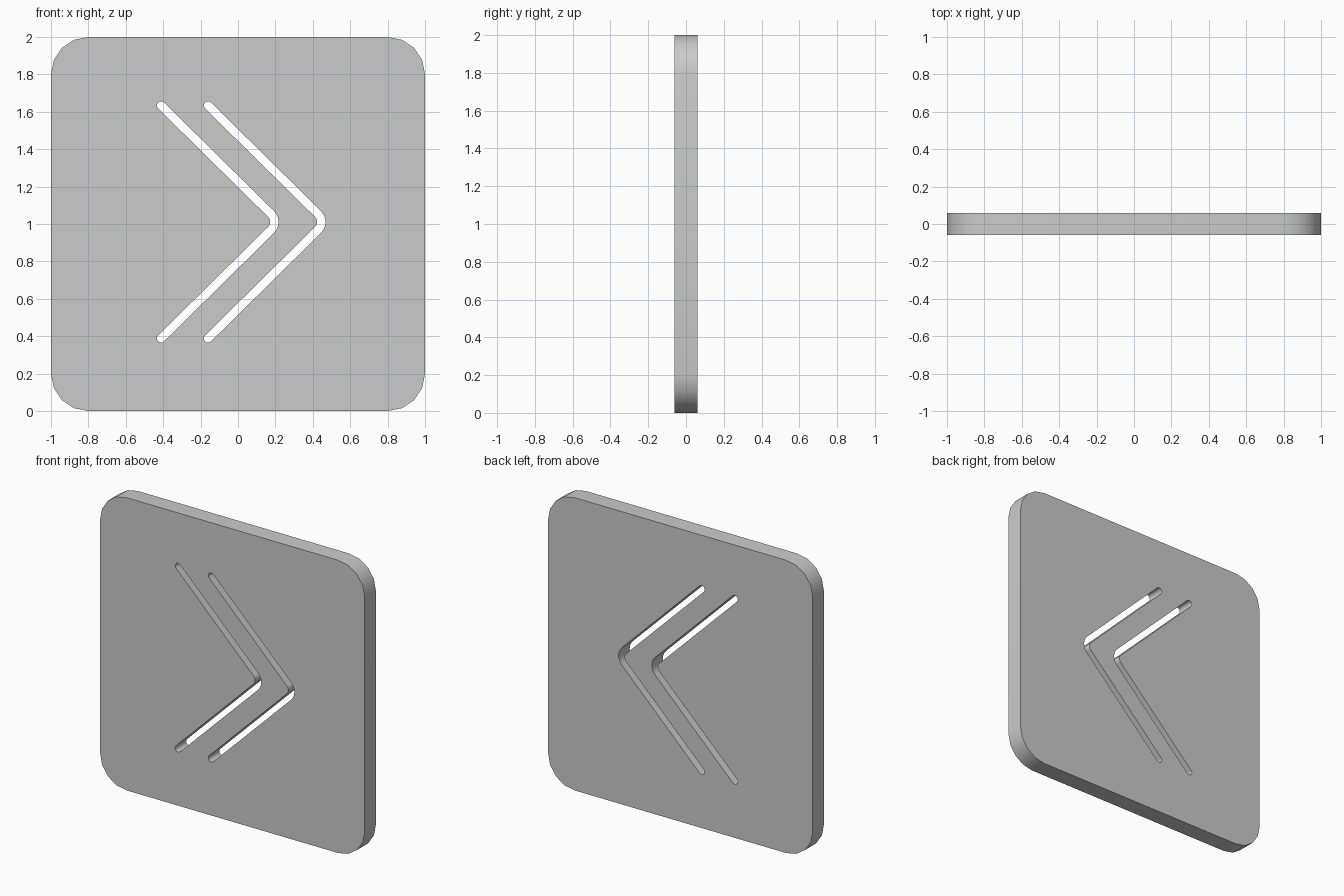
import bpy, bmesh
from math import cos, sin, pi, radians

if "Cube" in bpy.data.objects:
    bpy.data.objects.remove(bpy.data.objects["Cube"])

HALF_T = 0.06      # half the plate thickness
MID = 1.011        # height of the chevron tips
R = 0.0225         # half the slot width


def arc(cx, cz, r, a0, a1, n):
    """Points on an arc, angles in degrees."""
    return [(cx + r * cos(radians(a0 + (a1 - a0) * i / n)),
             cz + r * sin(radians(a0 + (a1 - a0) * i / n))) for i in range(n + 1)]


def rounded_square():
    pts = []
    for k, (cx, cz) in enumerate([(.8, 1.8), (-.8, 1.8), (-.8, .2), (.8, .2)]):
        pts += arc(cx, cz, 0.2, 90 * k, 90 * k + 90, 4)
    return pts


def chevron(dx):
    """Outline of a bent slot with round ends and a rounded tip."""
    x, dz, bend = -0.411 + dx, 0.6225, 0.06
    tip_cx = 0.1945 + dx - bend
    pts = arc(x, MID - dz, R, -45, -225, 8)                 # lower end
    pts += arc(tip_cx, MID, bend - R, -45, 45, 6)           # inner bend
    pts += arc(x, MID + dz, R, 225, 45, 8)                  # upper end
    pts += arc(tip_cx, MID, bend + R, 45, -45, 6)           # outer bend
    return pts


# Plate profile with the two slots as holes
curve = bpy.data.curves.new("slotted_plate", 'CURVE')
curve.dimensions = '2D'
curve.fill_mode = 'BOTH'
curve.extrude = HALF_T
for outline in (rounded_square(), chevron(0), chevron(0.251)):
    spline = curve.splines.new('POLY')
    spline.points.add(len(outline) - 1)
    for p, (px, pz) in zip(spline.points, outline):
        p.co = (px, pz, 0, 1)
    spline.use_cyclic_u = True

plate = bpy.data.objects.new("slotted_plate", curve)
bpy.context.collection.objects.link(plate)
plate.rotation_euler = (pi / 2, 0, 0)
bpy.context.view_layer.objects.active = plate
plate.select_set(True)
bpy.ops.object.convert(target='MESH')
plate = bpy.context.object
bpy.ops.object.transform_apply(location=False, rotation=True, scale=False)

# Weld the rims and smooth only the rounded edges
bm = bmesh.new()
bm.from_mesh(plate.data)
bmesh.ops.remove_doubles(bm, verts=bm.verts, dist=1e-4)
bmesh.ops.recalc_face_normals(bm, faces=bm.faces)
bm.to_mesh(plate.data)
bm.free()
bpy.ops.object.shade_smooth_by_angle(angle=radians(30))
